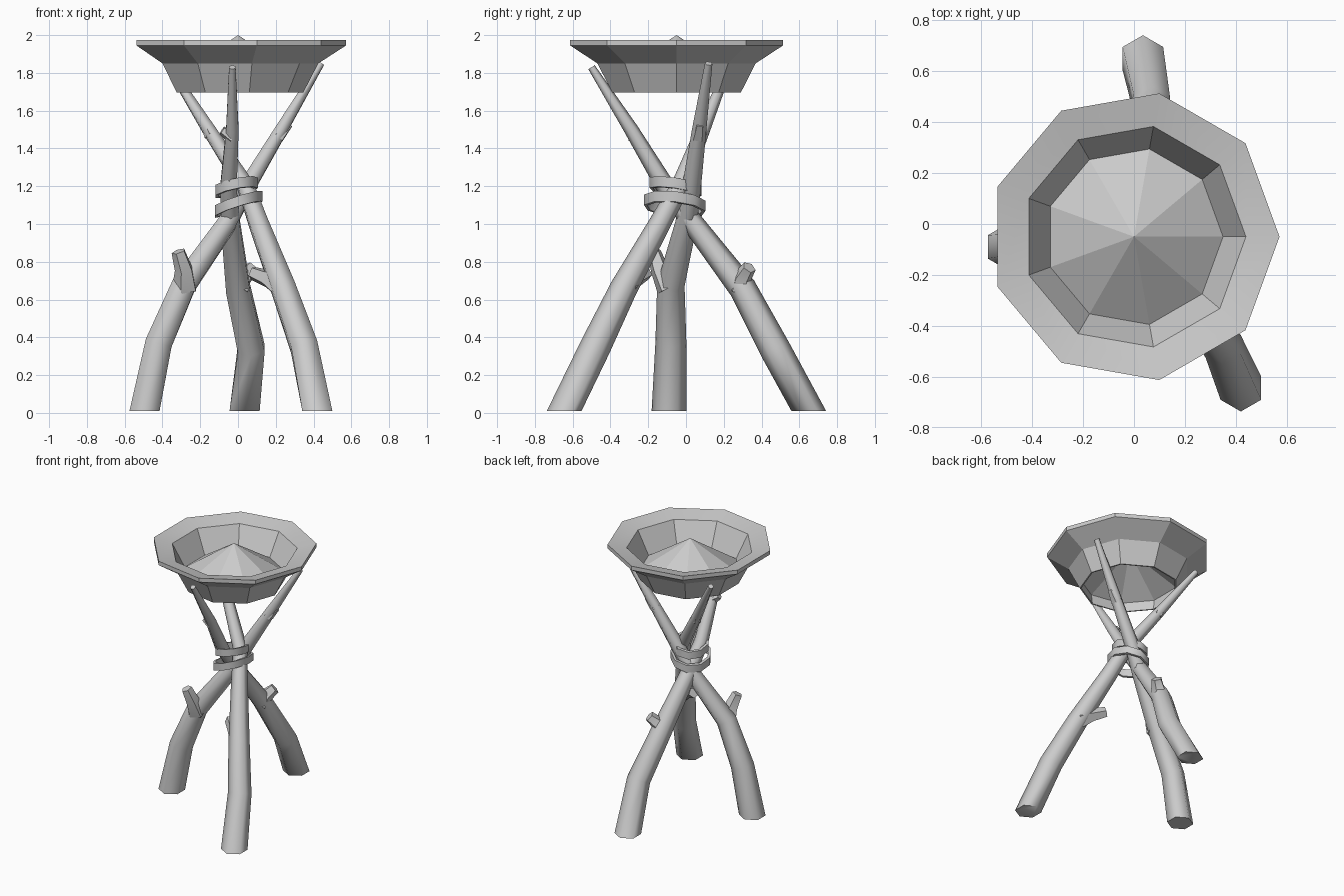
import bpy, bmesh, math
from mathutils import Vector

cube = bpy.data.objects.get("Cube")
if cube:
    bpy.data.objects.remove(cube)

grey = bpy.data.materials.new("plain_grey")
grey.use_nodes = True
grey.diffuse_color = (0.6, 0.6, 0.6, 1)
grey.node_tree.nodes["Principled BSDF"].inputs["Base Color"].default_value = (0.6, 0.6, 0.6, 1)


def finish(name, bm, angle):
    bmesh.ops.recalc_face_normals(bm, faces=bm.faces)
    mesh = bpy.data.meshes.new(name)
    bm.to_mesh(mesh)
    bm.free()
    mesh.materials.append(grey)
    obj = bpy.data.objects.new(name, mesh)
    bpy.context.collection.objects.link(obj)
    bpy.ops.object.select_all(action='DESELECT')
    obj.select_set(True)
    bpy.context.view_layer.objects.active = obj
    bpy.ops.object.shade_smooth_by_angle(angle=math.radians(angle))
    return obj


def bridge(bm, a, b):
    n = len(a)
    for i in range(n):
        j = (i + 1) % n
        bm.faces.new((a[i], a[j], b[j], b[i]))


def branch(name, path, radii, sides=6, flat_base=False):
    """Sweep a tapering polygon along a path."""
    bm = bmesh.new()
    pts = [Vector(p) for p in path]
    rings = []
    for k, p in enumerate(pts):
        t = (pts[min(k + 1, len(pts) - 1)] - pts[max(k - 1, 0)]).normalized()
        if flat_base and k == 0:
            t = Vector((0, 0, 1))
        u = (Vector((1, 0, 0)) - t * t.x).normalized()
        v = t.cross(u)
        ring = []
        for i in range(sides):
            a = math.tau * (i + 0.5) / sides
            ring.append(bm.verts.new(p + radii[k] * (u * math.cos(a) + v * math.sin(a))))
        rings.append(ring)
    for a, b in zip(rings, rings[1:]):
        bridge(bm, a, b)
    bm.faces.new(rings[0])
    bm.faces.new(rings[-1])
    return finish(name, bm, 65)


# Three crossing legs, foot to tip
leg_radii = [0.092, 0.082, 0.073, 0.058, 0.05, 0.038, 0.02]
legs = {
    "back_leg": [(0.035, 0.65, 0.01), (0.07, 0.47, 0.34), (0, 0.3, 0.66), (-0.04, 0.04, 1.0),
                 (-0.05, -0.11, 1.2), (-0.03, -0.29, 1.5), (-0.03, -0.5, 1.83)],
    "front_leg": [(0.42, -0.645, 0.01), (0.35, -0.48, 0.35), (0.24, -0.33, 0.66), (0.11, -0.14, 1.0),
                  (0.04, -0.03, 1.2), (-0.155, 0.09, 1.5), (-0.37, 0.23, 1.84)],
    "right_leg": [(-0.495, -0.09, 0.01), (-0.42, -0.08, 0.37), (-0.285, -0.08, 0.68), (-0.06, 0.0, 1.0),
                  (0.05, 0.03, 1.2), (0.23, 0.07, 1.5), (0.44, 0.12, 1.85)],
}
for name, path in legs.items():
    branch(name, path, leg_radii, flat_base=True)

# Cut side twigs: knot, neck, tip
twigs = {
    "back_leg_twig": [(0.0, 0.29, 0.66), (0.03, 0.30, 0.72), (0.075, 0.335, 0.77)],
    "front_leg_twig": [(0.23, -0.32, 0.67), (0.16, -0.27, 0.71), (0.08, -0.21, 0.74)],
    "right_leg_twig": [(-0.28, -0.09, 0.66), (-0.285, -0.14, 0.76), (-0.315, -0.17, 0.855)],
}
for name, path in twigs.items():
    branch(name, path, [0.07, 0.05, 0.038], 5)
small_twigs = {
    "back_leg_small_twig": [(-0.03, -0.27, 1.46), (-0.085, -0.28, 1.495)],
    "front_leg_small_twig": [(-0.14, 0.08, 1.47), (-0.18, 0.11, 1.55)],
    "right_leg_small_twig": [(0.21, 0.065, 1.46), (0.27, 0.075, 1.53)],
}
for name, path in small_twigs.items():
    branch(name, path, [0.04, 0.025], 5)


# Tilted flat bands tying the legs
def band(name, centre, rx, ry, slope_x, slope_y, height=0.055, thick=0.018, sides=9):
    bm = bmesh.new()
    loops = []
    for inset, dz in ((0, -0.5), (0, 0.5), (thick, 0.5), (thick, -0.5)):
        loop = []
        for i in range(sides):
            a = math.tau * i / sides
            x, y = (rx - inset) * math.cos(a), (ry - inset) * math.sin(a)
            z = slope_x * x + slope_y * y + dz * height
            loop.append(bm.verts.new(Vector(centre) + Vector((x, y, z))))
        loops.append(loop)
    for k in range(4):
        bridge(bm, loops[k], loops[(k + 1) % 4])
    return finish(name, bm, 50)


band("upper_binding", (-0.01, -0.055, 1.195), 0.115, 0.14, 0.2, -0.15)
band("lower_binding", (0, -0.06, 1.105), 0.13, 0.165, 0.32, -0.1)

# Nine-sided bowl with a raised cone floor and a hollow underside
bm = bmesh.new()
profile = [(0.35, 1.775), (0.44, 1.945), (0.572, 1.975), (0.572, 1.945),
           (0.425, 1.85), (0.345, 1.695), (0.335, 1.695), (0.345, 1.77)]
loops = []
for r, z in profile:
    loops.append([bm.verts.new((r * math.cos(math.tau * i / 9), r * math.sin(math.tau * i / 9) - 0.05, z))
                  for i in range(9)])
for a, b in zip(loops, loops[1:]):
    bridge(bm, a, b)
for loop, z in ((loops[0], 2.0), (loops[-1], 1.99)):
    apex = bm.verts.new((0, -0.05, z))
    for i in range(9):
        bm.faces.new((loop[i], loop[(i + 1) % 9], apex))
finish("bowl", bm, 20)
